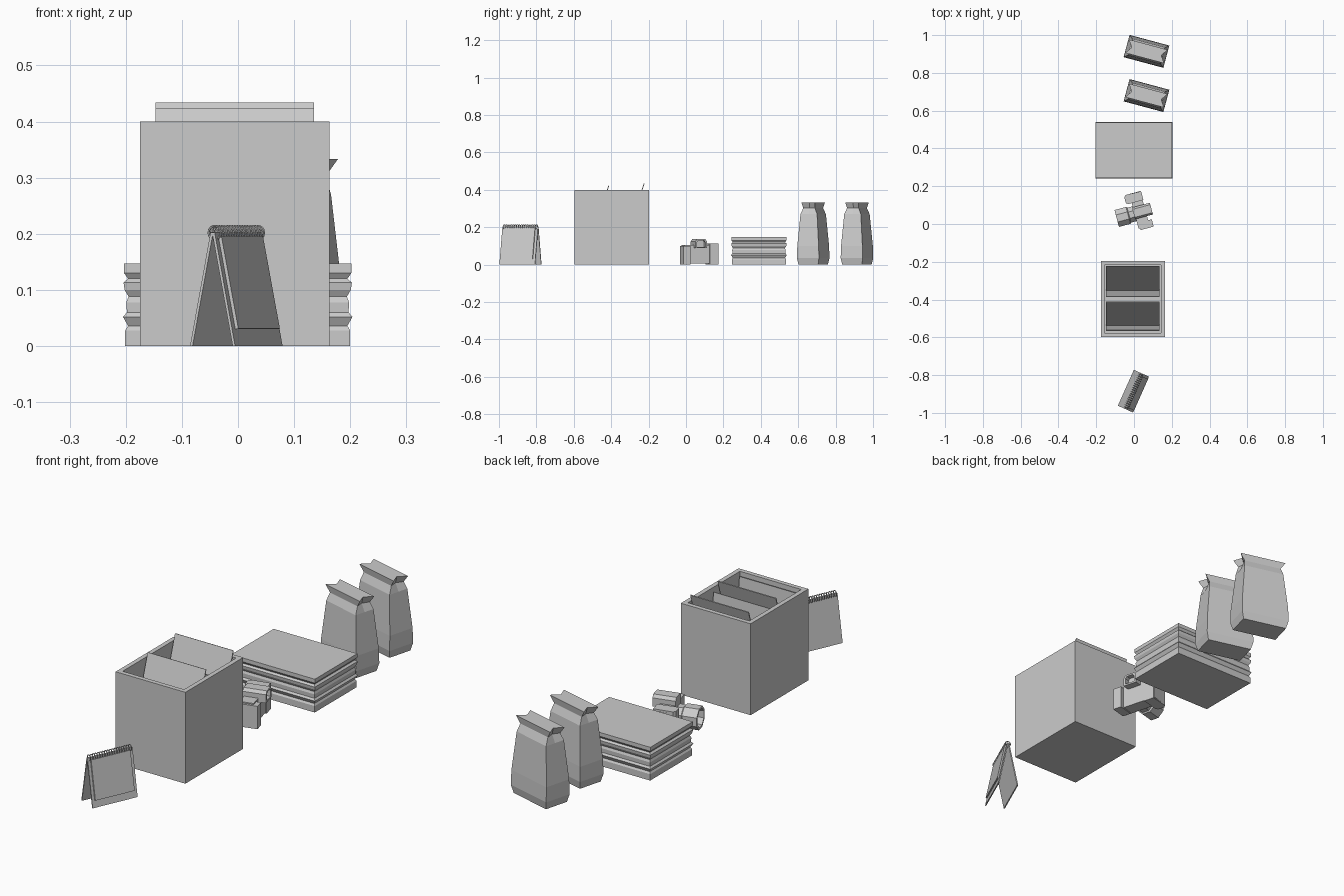
import bpy, bmesh, math
from mathutils import Matrix

old = bpy.data.objects.get("Cube")
if old:
    bpy.data.objects.remove(old)

grey = bpy.data.materials.new("light grey")
grey.use_nodes = True
grey.diffuse_color = (0.6, 0.6, 0.6, 1)
grey.node_tree.nodes["Principled BSDF"].inputs["Base Color"].default_value = (0.6, 0.6, 0.6, 1)


def finish(name, bm, loc=(0, 0, 0), turn=0):
    bmesh.ops.recalc_face_normals(bm, faces=bm.faces)
    mesh = bpy.data.meshes.new(name)
    bm.to_mesh(mesh)
    bm.free()
    mesh.materials.append(grey)
    ob = bpy.data.objects.new(name, mesh)
    ob.location = loc
    ob.rotation_euler.z = math.radians(turn)
    bpy.context.collection.objects.link(ob)
    return ob


def loft(name, rings, loc=(0, 0, 0), turn=0):
    """Skin a series of equal-sized rings and cap both ends."""
    bm = bmesh.new()
    loops = [[bm.verts.new(p) for p in ring] for ring in rings]
    for a, b in zip(loops, loops[1:]):
        n = len(a)
        for i in range(n):
            j = (i + 1) % n
            bm.faces.new((a[i], a[j], b[j], b[i]))
    bm.faces.new(loops[0][::-1])
    bm.faces.new(loops[-1])
    return finish(name, bm, loc, turn)


def rect(x0, x1, y0, y1, z):
    return [(x0, y0, z), (x1, y0, z), (x1, y1, z), (x0, y1, z)]


def block(name, x, y, z, loc=(0, 0, 0), turn=0):
    return loft(name, [rect(*x, *y, z[0]), rect(*x, *y, z[1])], loc, turn)


def sheet(name, foot, top, thick, span, along_x, loc=(0, 0, 0), turn=0):
    """Leaning board from foot to top (side profile), extruded over span."""
    dx, dz = top[0] - foot[0], top[1] - foot[1]
    ln = math.hypot(dx, dz)
    nx, nz = dz / ln * thick, -dx / ln * thick
    prof = [foot, top, (top[0] + nx, top[1] + nz), (foot[0] + nx, max(0, foot[1] + nz))]
    rings = [[(s, h, v) if along_x else (h, s, v) for h, v in prof] for s in span]
    return loft(name, rings, loc, turn)


# Open storage box
X, Y, W = (-0.175, 0.163), (-0.597, -0.197), 0.02
outer = (*X, *Y)
inner = (X[0] + W, X[1] - W, Y[0] + W, Y[1] - W)
loft("storage_box", [rect(*outer, 0), rect(*outer, 0.4), rect(*inner, 0.4), rect(*inner, 0.02)])

# Opened folders: tall leaning back, shorter front
for name, foot, back, front in (("rear_folder", -0.355, (-0.226, 0.434), (-0.387, 0.385)),
                                ("front_folder", -0.54, (-0.415, 0.423), (-0.566, 0.385))):
    span = (-0.147, 0.135)
    sheet(name + "_back", (foot, 0.03), back, 0.004, span, True)
    sheet(name + "_front", (foot, 0.03), front, 0.004, span, True)

# Desk calendar: two leaning boards, page block, binding rings
place = dict(loc=(-0.003, -0.885, 0), turn=-24)
for name, side in (("calendar_front_board", 1), ("calendar_back_board", -1)):
    sheet(name, (side * 0.044, 0), (side * 0.004, 0.203), -0.005 * side, (-0.104, 0.104), False, **place)
sheet("calendar_pages", (0.039, 0.03), (0.006, 0.195), 0.006, (-0.092, 0.09), False, **place)

bm = bmesh.new()
RINGS, SEG, SIDES = 18, 14, 5
for k in range(RINGS):
    y = -0.095 + 0.19 * k / (RINGS - 1)
    grid = []
    for i in range(SEG):
        a = math.tau * i / SEG
        row = []
        for j in range(SIDES):
            b = math.tau * j / SIDES
            r = 0.012 + 0.002 * math.cos(b)
            row.append(bm.verts.new((r * math.cos(a), y + 0.002 * math.sin(b), 0.202 + r * math.sin(a))))
        grid.append(row)
    for i in range(SEG):
        p, q = grid[i], grid[(i + 1) % SEG]
        for j in range(SIDES):
            m = (j + 1) % SIDES
            bm.faces.new((p[j], p[m], q[m], q[j]))
finish("calendar_rings", bm, **place)

# Paper stack with uneven, rippled edges
ripple = [(0, 0), (0.028, 0), (0.036, -0.005), (0.052, 0.004), (0.06, -0.003), (0.078, -0.002),
          (0.088, -0.006), (0.1, 0.001), (0.113, 0.003), (0.12, -0.005), (0.13, 0.002), (0.147, 0.002)]
loft("paper_stack", [rect(-0.201 - e, 0.2 + e, 0.245 - e, 0.535 + e, z) for z, e in ripple])


# Paper bags: chamfered base, tapering body, pinched neck, flared folded top
def bag_ring(z, w, d, tuck):
    return [(-w, -d, z), (w, -d, z), (w - tuck, 0, z), (w, d, z), (-w, d, z), (-w + tuck, 0, z)]


bag = [(0, 0.1, 0.054, 0), (0.035, 0.109, 0.061, 0), (0.1, 0.108, 0.059, 0), (0.27, 0.091, 0.046, 0),
       (0.303, 0.085, 0.032, 0.012), (0.333, 0.106, 0.037, 0.025)]
for name, y in (("front_bag", 0.68), ("rear_bag", 0.914)):
    loft(name, [bag_ring(*r) for r in bag], (0.066, y, 0), -15)

# Camera: body, hand grip, end block, eyepiece hump and hollow lens
place = dict(loc=(0.03, 0.07, 0), turn=15)
block("camera_body", (-0.03, 0.03), (-0.09, 0.1), (0.005, 0.105), **place)
block("camera_end_block", (-0.022, 0.05), (-0.1, -0.06), (0, 0.1), **place)
loft("camera_grip", [[(x, y, z) for x, y in ((-0.06, 0.058), (-0.05, 0.05), (0.034, 0.05),
                                             (0.034, 0.098), (-0.05, 0.1), (-0.06, 0.09))]
                     for z in (0, 0.113)], **place)


def hump(x, s):
    """Eyepiece outline: a box with cut upper corners."""
    return [(x, -0.005 + s * y, 0.113 + s * z) for y, z in
            ((-0.032, -0.025), (0.032, -0.025), (0.032, 0.012), (0.022, 0.025), (-0.022, 0.025), (-0.032, 0.012))]


loft("camera_eyepiece", [hump(-0.035, 1), hump(0.063, 1), hump(0.063, 0.7), hump(0.04, 0.7)], **place)


def octagon(x, r):
    return [(x, -0.008 + r * math.cos(a), 0.052 + r * math.sin(a))
            for a in (math.tau * (i + 0.5) / 8 for i in range(8))]


loft("camera_lens", [octagon(x, r) for x, r in ((-0.02, 0.044), (-0.06, 0.044), (-0.065, 0.05),
                                                (-0.128, 0.05), (-0.128, 0.04), (-0.1, 0.036))], **place)
